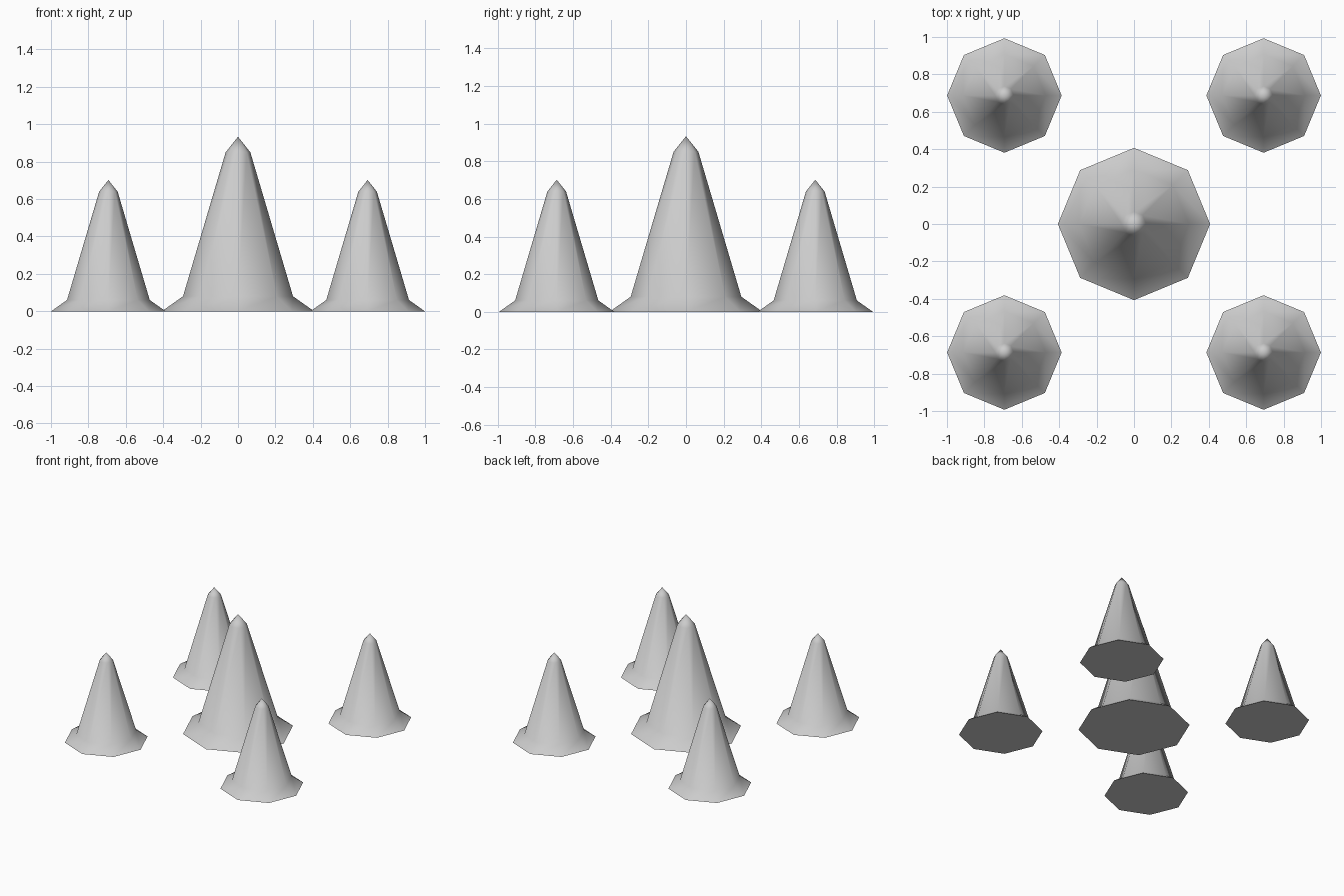
import bpy, bmesh, math

if "Cube" in bpy.data.objects:
    bpy.data.objects.remove(bpy.data.objects["Cube"])

SIDES = 8
# (radius, height) rings of the large spike, from ground up to below the tip
PROFILE = [(0.407, 0.0), (0.294, 0.08), (0.066, 0.85)]
TIP = 0.933


def spike(name, x, y, scale):
    bm = bmesh.new()
    rings = []
    for r, z in PROFILE:
        rings.append([bm.verts.new((r * scale * math.cos(math.tau * i / SIDES),
                                    r * scale * math.sin(math.tau * i / SIDES),
                                    z * scale)) for i in range(SIDES)])
    tip = bm.verts.new((0, 0, TIP * scale))
    # flat underside
    bm.faces.new(rings[0][::-1])
    # flared foot and tapering sides
    for low, high in zip(rings, rings[1:]):
        for i in range(SIDES):
            j = (i + 1) % SIDES
            bm.faces.new((low[i], low[j], high[j], high[i]))
    # pointed cap
    for i in range(SIDES):
        bm.faces.new((rings[-1][i], rings[-1][(i + 1) % SIDES], tip))
    mesh = bpy.data.meshes.new(name)
    bm.to_mesh(mesh)
    bm.free()
    obj = bpy.data.objects.new(name, mesh)
    obj.location = (x, y, 0)
    bpy.context.collection.objects.link(obj)
    bpy.ops.object.select_all(action='DESELECT')
    obj.select_set(True)
    bpy.context.view_layer.objects.active = obj
    bpy.ops.object.shade_smooth_by_angle(angle=math.radians(70))
    return obj


# large spike in the middle
spike("center_spike", 0, 0, 1.0)

# four smaller spikes at the corners
for side, sx in (("left", -1), ("right", 1)):
    for end, sy in (("front", -1), ("back", 1)):
        spike(f"{end}_{side}_spike", sx * 0.693, sy * 0.687, 0.752)
